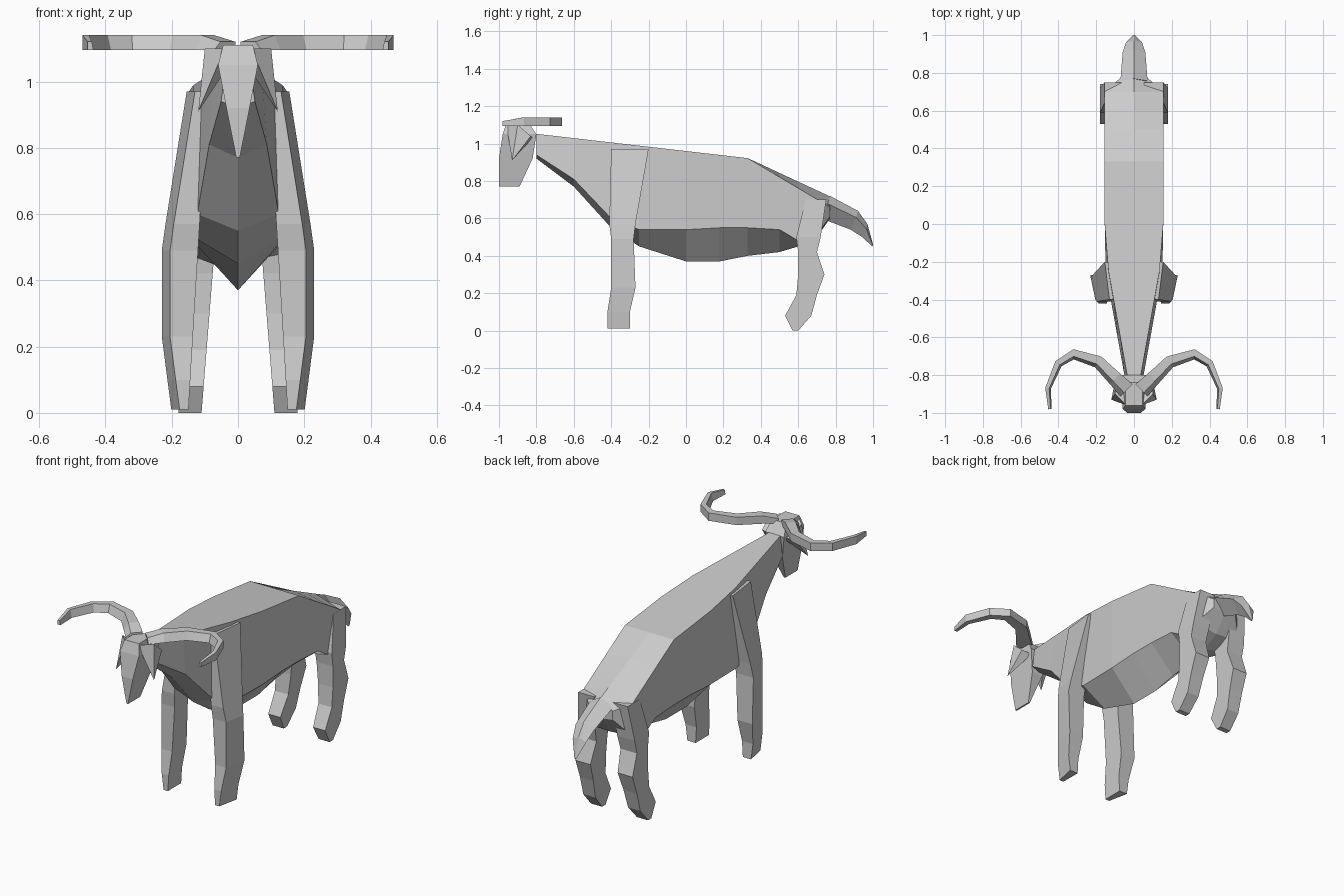
import bpy, bmesh
from mathutils import Vector

cube = bpy.data.objects.get("Cube")
if cube:
    bpy.data.objects.remove(cube, do_unlink=True)

# One flat colour for the whole animal
GREY = (0.6, 0.6, 0.6, 1)
hide = bpy.data.materials.new("grey_hide")
hide.use_nodes = True
hide.diffuse_color = GREY
hide.node_tree.nodes["Principled BSDF"].inputs["Base Color"].default_value = GREY


def loft(name, rings, mirrored=False):
    """Skin a list of equal-length rings with flat faces and closed ends."""
    bm = bmesh.new()
    loops = [[bm.verts.new(point) for point in ring] for ring in rings]
    for lower, upper in zip(loops, loops[1:]):
        for i in range(len(lower)):
            bm.faces.new((lower[i - 1], lower[i], upper[i], upper[i - 1]))
    bm.faces.new(loops[0])
    bm.faces.new(loops[-1])
    bmesh.ops.remove_doubles(bm, verts=bm.verts, dist=0.0005)
    bmesh.ops.recalc_face_normals(bm, faces=bm.faces)
    mesh = bpy.data.meshes.new(name)
    bm.to_mesh(mesh)
    bm.free()
    mesh.materials.append(hide)
    part = bpy.data.objects.new(name, mesh)
    bpy.context.collection.objects.link(part)
    if mirrored:
        part.modifiers.new("mirror", "MIRROR").use_mirror_merge = False


def both_sides(half):
    """Complete a half ring that starts and ends on the centre plane."""
    return half + [(-x, y, z) for x, y, z in half[-2:0:-1]]


# Body and neck: straight back falling away at the rump, widths by rule
def body_ring(y, flank_z, keel_z):
    rump = max(0, y - 0.33)
    ridge_z = 0.96 - 0.115 * y - 0.35 * rump
    shoulder_z = ridge_z - 0.13 * rump
    neck_width = 0.18 + 0.18 * y
    tail_width = 1 - 1.2 * y
    shoulder_x = min(0.155, neck_width, tail_width)
    flank_x = min(0.155, neck_width + 0.015, tail_width)
    return both_sides([(0, y, ridge_z), (shoulder_x, y, shoulder_z),
                       (flank_x, y, flank_z), (0, y, keel_z)])


body_rows = [
    (-0.8, 0.94, 0.92), (-0.6, 0.81, 0.77), (-0.4, 0.6, 0.55),
    (-0.25, 0.54, 0.45), (0, 0.54, 0.37), (0.18, 0.55, 0.37),
    (0.33, 0.55, 0.4), (0.5, 0.54, 0.42), (0.6, 0.48, 0.45),
    (0.7, 0.51, 0.5), (0.77, 0.61, 0.6),
]
loft("body", [body_ring(*row) for row in body_rows])


# Tail: wedge section scaled by its thickness
def tail_ring(y, z, thick):
    return both_sides([(0, y, z),
                       (0.6 * thick, y - 0.1 * thick, z - 0.35 * thick),
                       (0, y - 0.4 * thick, z - thick)])


tail_rows = [(0.77, 0.72, 0.12), (0.92, 0.64, 0.1), (0.97, 0.57, 0.07), (1, 0.46, 0.01)]
loft("tail", [tail_ring(*row) for row in tail_rows])


# Legs: side outline as height, front y and back y, with widths by rule
def legs(name, outline, inner, outer, bevel):
    rings = []
    for z, front, back in outline:
        rings.append([(inner(z), front, z), (outer(z) - bevel, front, z),
                      (outer(z), back, z), (inner(z), back, z)])
    loft(name, rings, mirrored=True)


legs("front_legs",
     [(0.97, -0.4, -0.2), (0.57, -0.41, -0.27), (0.49, -0.4, -0.28),
      (0.23, -0.4, -0.27), (0.1, -0.42, -0.3), (0.01, -0.42, -0.3)],
     inner=lambda z: 0.15 - 0.06 * z,
     outer=lambda z: min(0.2 + 0.13 * z, 0.23, 0.31 - 0.16 * z),
     bevel=0.025)
legs("hind_legs",
     [(0.7, 0.64, 0.75), (0.5, 0.59, 0.72), (0.42, 0.6, 0.7), (0.3, 0.6, 0.74),
      (0.19, 0.59, 0.7), (0.08, 0.53, 0.67), (0, 0.57, 0.6)],
     inner=lambda z: 0.11 - 0.08 * z,
     outer=lambda z: min(0.18, 0.24 - 0.12 * z),
     bevel=0)

# Head: wedge narrowing to the muzzle, as height, front y, back y, half width
head_rows = [
    (1.11, -0.96, -0.84, 0.045), (1.05, -0.98, -0.8, 0.06),
    (0.92, -1, -0.82, 0.035), (0.77, -1, -0.89, 0.005),
]
loft("head", [[(w, front, z), (w, back, z), (-w, back, z), (-w, front, z)]
              for z, front, back, w in head_rows])

# Ears: pointed, hanging below the horn roots
ear_root = [(0.04, -0.96, 1.1), (0.1, -0.9, 1.1), (0.1, -0.83, 1.04), (0.04, -0.82, 1.03)]
ear_tip = (0.12, -0.93, 0.91)
loft("ears", [ear_root, [ear_tip] * len(ear_root)], mirrored=True)

# Horns: flat-bottomed section swept along a curve, tapering to the tip
horn_path = [Vector(point) for point in (
    (0.04, -0.88), (0.1, -0.82), (0.19, -0.73), (0.32, -0.69),
    (0.4, -0.74), (0.455, -0.87), (0.445, -0.98))]
horn_rings = []
last = len(horn_path) - 1
for i, centre in enumerate(horn_path):
    along = (horn_path[min(i + 1, last)] - horn_path[max(i - 1, 0)]).normalized()
    across = Vector((-along.y, along.x)) * (0.045 - 0.006 * i)
    outer, inner, crest = centre + across, centre - across, centre - across * 0.4
    top = 1.12 if i in (0, last) else 1.14
    horn_rings.append([(*outer, top), (*crest, top), (*inner, 1.095), (*outer, 1.095)])
loft("horns", horn_rings, mirrored=True)
